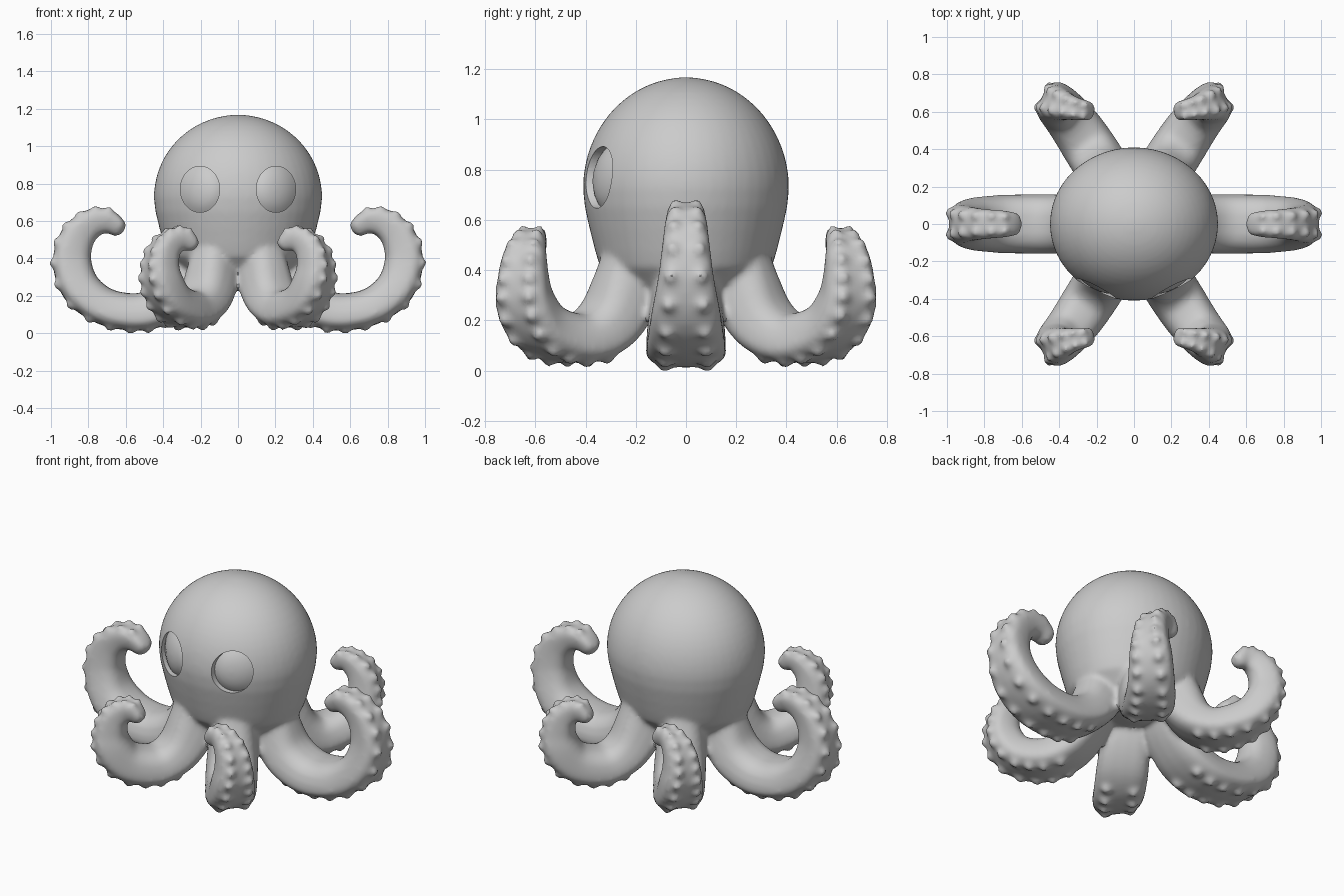
import bpy, bmesh, math
from mathutils import Vector, Matrix

if "Cube" in bpy.data.objects:
    bpy.data.objects.remove(bpy.data.objects["Cube"])

bm = bmesh.new()


def loft(rings):
    """Skin a list of closed rings of points and cap both ends."""
    vs = [[bm.verts.new(p) for p in ring] for ring in rings]
    n = len(rings[0])
    for a, b in zip(vs, vs[1:]):
        for i in range(n):
            bm.faces.new((a[i], a[(i + 1) % n], b[(i + 1) % n], b[i]))
    bm.faces.new(vs[0])
    bm.faces.new(vs[-1])


def spline(keys, steps=5):
    """Catmull-Rom through tuples of any length."""
    k = [keys[0]] + keys + [keys[-1]]
    out = []
    for i in range(1, len(k) - 2):
        for s in range(steps):
            t = s / steps
            out.append([0.5 * (2 * b + (c - a) * t + (2 * a - 5 * b + 4 * c - d) * t * t
                        + (3 * b - a - 3 * c + d) * t ** 3)
                        for a, b, c, d in zip(*k[i - 1:i + 3])])
    return out + [list(keys[-1])]


def sgnpow(v, e):
    return math.copysign(abs(v) ** e, v)


def arm(keys, side0, side1, sx, sy):
    """Curling arm: keys are x, y, z, half width, half thickness."""
    pts = spline(keys)
    pos = [Vector(p[:3]) for p in pts]
    last = len(pts) - 1
    rings, frames = [], []
    flip = Vector((sx, sy, 1))
    for i, p in enumerate(pts):
        t = (pos[min(i + 1, last)] - pos[max(i - 1, 0)]).normalized()
        s = Vector(side0).lerp(Vector(side1), i / last)
        s = (s - t * s.dot(t)).normalized()
        n = t.cross(s)
        ring = []
        for j in range(20):
            a = 2 * math.pi * j / 20
            u, v = sgnpow(math.cos(a), 0.7), sgnpow(math.sin(a), 0.7)
            q = pos[i] + s * (u * p[3] * (1 - 0.16 * v)) + n * (v * p[4])
            ring.append(q * flip)
        rings.append(ring)
        frames.append((pos[i], s, n, p[3], p[4], t))
    # rounded tip
    c, s, n, w, h, t = frames[-1]
    for f in (0.5, 0.85, 1.0):
        k = math.sqrt(max(1 - f * f, 0.03))
        mid = c * flip
        rings.append([mid + (q - mid) * k + (t * flip) * (f * h * 0.8) for q in rings[last]])
    loft(rings)
    # two rows of small suckers on the outer side
    for i in range(14, last - 3, 3):
        c, s, n, w, h, t = frames[i]
        for d in (-0.55, 0.55):
            q = (c + s * (d * w) - n * (h * 0.9)) * flip
            bmesh.ops.create_icosphere(bm, subdivisions=2, radius=0.012 + 0.19 * h,
                                       matrix=Matrix.Translation(q))


# head and neck
profile = [(0.03, 1.166)]
for i in range(1, 16):
    a = math.radians(90 - i * 6)
    profile.append((0.45 * math.cos(a), 0.725 + 0.441 * math.sin(a)))
profile += [(0.442, 0.65), (0.42, 0.56), (0.395, 0.47), (0.375, 0.41), (0.31, 0.34), (0.05, 0.29)]
loft([[(r * math.cos(j * math.pi / 24), r * 0.912 * math.sin(j * math.pi / 24), z)
       for j in range(48)] for r, z in profile])

# arms
side_keys = [(0.22, 0, 0.48, 0.11, 0.12), (0.26, 0, 0.33, 0.13, 0.13), (0.34, 0, 0.20, 0.15, 0.115),
             (0.45, 0, 0.13, 0.155, 0.105), (0.57, 0, 0.112, 0.155, 0.10), (0.72, 0, 0.145, 0.15, 0.10),
             (0.84, 0, 0.24, 0.135, 0.105), (0.887, 0, 0.38, 0.107, 0.103), (0.86, 0, 0.505, 0.09, 0.093),
             (0.785, 0, 0.583, 0.078, 0.078), (0.70, 0, 0.597, 0.07, 0.065), (0.645, 0, 0.565, 0.06, 0.052)]
diag_keys = [(0.12, 0.20, 0.48, 0.11, 0.12), (0.14, 0.24, 0.33, 0.13, 0.13), (0.18, 0.31, 0.20, 0.14, 0.115),
             (0.235, 0.40, 0.135, 0.14, 0.10), (0.29, 0.49, 0.135, 0.135, 0.10), (0.355, 0.58, 0.18, 0.125, 0.10),
             (0.398, 0.63, 0.27, 0.115, 0.10), (0.408, 0.64, 0.36, 0.10, 0.09), (0.385, 0.635, 0.445, 0.085, 0.08),
             (0.33, 0.62, 0.495, 0.065, 0.066), (0.28, 0.61, 0.50, 0.055, 0.056), (0.25, 0.605, 0.475, 0.05, 0.045)]
for sx in (1, -1):
    arm(side_keys, (0, 1, 0), (0, 1, 0), sx, 1)
    for sy in (1, -1):
        arm(diag_keys, (-0.866, 0.5, 0), (-0.1, 1, 0), sx, sy)

bmesh.ops.recalc_face_normals(bm, faces=bm.faces)
mesh = bpy.data.meshes.new("octopus_body")
bm.to_mesh(mesh)
bm.free()
body = bpy.data.objects.new("octopus_body", mesh)
bpy.context.collection.objects.link(body)

# eye recess cutters, with a domed inner end that follows the head
bm = bmesh.new()
for sx in (1, -1):
    rings = []
    for k in (0.03, 0.3, 0.6, 0.85, 1.0):
        ring = []
        for j in range(40):
            a = 2 * math.pi * j / 40
            x, z = 0.203 + 0.105 * k * math.cos(a), 0.768 + 0.123 * k * math.sin(a)
            y = -0.41 * math.sqrt(1 - (x / 0.45) ** 2 - ((z - 0.725) / 0.441) ** 2)
            ring.append((sx * x, y + 0.012 + 0.022 * k ** 3, z))
        rings.append(ring)
    rings.append([(x, -0.6, z) for x, y, z in rings[-1]])
    loft(rings)
bmesh.ops.recalc_face_normals(bm, faces=bm.faces)
cut_mesh = bpy.data.meshes.new("eye_cutter")
bm.to_mesh(cut_mesh)
bm.free()
cutter = bpy.data.objects.new("eye_cutter", cut_mesh)
bpy.context.collection.objects.link(cutter)
cutter.hide_render = True

# fuse and soften the joints, then cut the eyes
rem = body.modifiers.new("fuse", 'REMESH')
rem.mode = 'VOXEL'
rem.voxel_size = 0.014
smo = body.modifiers.new("soften", 'SMOOTH')
smo.factor = 0.5
smo.iterations = 8
boo = body.modifiers.new("eyes", 'BOOLEAN')
boo.operation = 'DIFFERENCE'
boo.solver = 'EXACT'
boo.object = cutter
bpy.context.view_layer.update()
dg = bpy.context.evaluated_depsgraph_get()
final = bpy.data.meshes.new_from_object(body.evaluated_get(dg))
body.modifiers.clear()
body.data = final
bpy.data.objects.remove(cutter)

# rest on the ground
low = min(v.co.z for v in final.vertices)
final.transform(Matrix.Translation((0, 0, -low)))
bpy.ops.object.select_all(action='DESELECT')
body.select_set(True)
bpy.context.view_layer.objects.active = body
bpy.ops.object.shade_smooth_by_angle(angle=math.radians(40))
